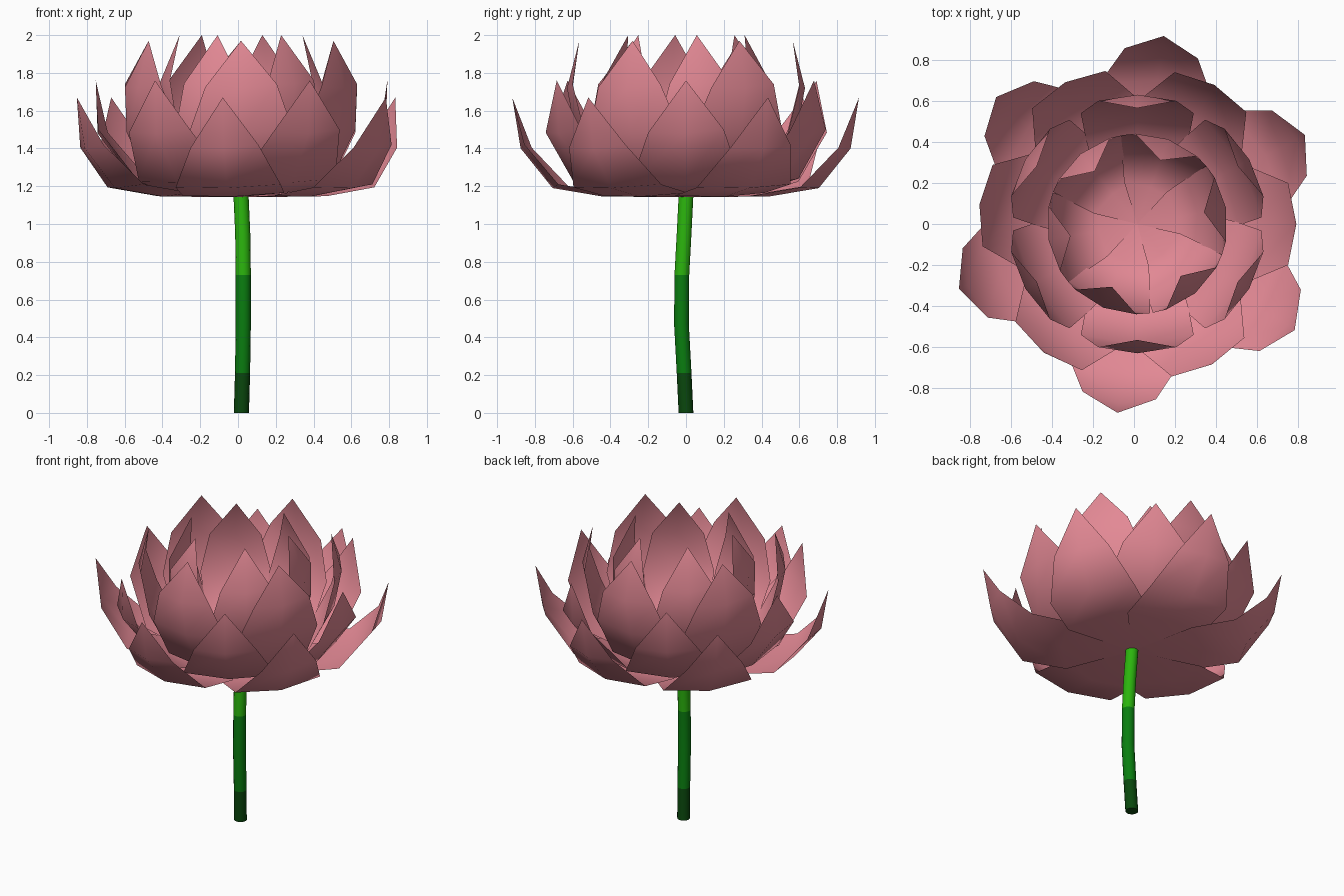
import bpy, bmesh, math
from mathutils import Vector

if "Cube" in bpy.data.objects:
    bpy.data.objects.remove(bpy.data.objects["Cube"])


def material(name, rgb):
    m = bpy.data.materials.new(name)
    m.diffuse_color = (*rgb, 1)
    m.use_nodes = True
    m.node_tree.nodes["Principled BSDF"].inputs["Base Color"].default_value = m.diffuse_color
    return m


pink = material("petal_pink", (0.77, 0.25, 0.30))
dark = material("stem_dark_green", (0.003, 0.065, 0.004))
mid = material("stem_green", (0.003, 0.21, 0.005))
light = material("stem_light_green", (0.024, 0.46, 0.004))


def finish(bm, name, mats, angle):
    me = bpy.data.meshes.new(name)
    bm.to_mesh(me)
    bm.free()
    for m in mats:
        me.materials.append(m)
    ob = bpy.data.objects.new(name, me)
    bpy.context.collection.objects.link(ob)
    bpy.ops.object.select_all(action='DESELECT')
    bpy.context.view_layer.objects.active = ob
    ob.select_set(True)
    bpy.ops.object.shade_smooth_by_angle(angle=math.radians(angle))
    return ob


def petal(name, rows, degrees):
    """Cupped petal: rows of (radius, height, half width, edge pull inwards)."""
    bm = bmesh.new()
    a = math.radians(degrees)
    out, side = Vector((math.cos(a), math.sin(a), 0)), Vector((-math.sin(a), math.cos(a), 0))
    grid = []
    for r, z, w, cup in rows:
        cols = (0,) if w == 0 else (-1, 0, 1)
        line = []
        for u in cols:
            p = out * (r - cup * u * u) + side * (w * u)
            p.x += 0.016
            p.z = z + 0.012 * u * u + 0.008 * u * (w > 0)
            line.append(bm.verts.new(p))
        grid.append(line)
    for lo, hi in zip(grid, grid[1:]):
        for i in range(2):
            if len(lo) == 1:
                bm.faces.new((lo[0], hi[i + 1], hi[i]))
            elif len(hi) == 1:
                bm.faces.new((lo[i], lo[i + 1], hi[0]))
            else:
                bm.faces.new((lo[i], lo[i + 1], hi[i + 1], hi[i]))
    finish(bm, name, [pink], 60)


# Four rings of petals, outermost first
rings = {
    "outer_petal": ((28, 82, 138, 200, 264, 326),
                    [(0, 1.143, 0, 0), (0.44, 1.145, 0.27, 0.06), (0.71, 1.19, 0.28, 0.06),
                     (0.88, 1.40, 0.18, 0.04), (0.925, 1.67, 0, 0)]),
    "lower_petal": ((0, 61, 117, 173, 234, 298),
                    [(0, 1.152, 0, 0), (0.36, 1.16, 0.25, 0.05), (0.57, 1.22, 0.29, 0.05),
                     (0.765, 1.48, 0.20, 0.03), (0.775, 1.76, 0, 0)]),
    "middle_petal": ((30, 90, 150, 210, 270, 330),
                     [(0, 1.16, 0, 0), (0.28, 1.168, 0.20, 0.04), (0.45, 1.22, 0.25, 0.04),
                      (0.585, 1.48, 0.275, 0.045), (0.63, 1.72, 0.19, 0.03), (0.565, 1.97, 0, 0)]),
    "inner_petal": ((10, 70, 129, 190, 248, 310),
                    [(0, 1.17, 0, 0), (0.19, 1.18, 0.13, 0.02), (0.31, 1.23, 0.18, 0.03),
                     (0.425, 1.50, 0.22, 0.045), (0.44, 1.74, 0.16, 0.03), (0.33, 2.0, 0, 0)]),
}
for name, (angles, rows) in rings.items():
    for i, d in enumerate(angles):
        petal(f"{name}_{i + 1}", rows, d)

# Bent stem in three shades of green, coloured by height
path = [(0.018, 0, 0), (0.024, -0.01, 0.21), (0.028, -0.024, 0.47),
        (0.028, -0.022, 0.73), (0.025, -0.01, 0.95), (0.016, 0, 1.15)]
bm = bmesh.new()
n = 14
loops = [[bm.verts.new((x + 0.04 * math.cos(2 * math.pi * k / n),
                        y + 0.04 * math.sin(2 * math.pi * k / n), z)) for k in range(n)]
         for x, y, z in path]
for lo, hi in zip(loops, loops[1:]):
    for k in range(n):
        f = bm.faces.new((lo[k], lo[(k + 1) % n], hi[(k + 1) % n], hi[k]))
        z = f.calc_center_median().z
        f.material_index = 0 if z < 0.21 else 1 if z < 0.73 else 2
bm.faces.new(loops[0][::-1])
bm.faces.new(loops[-1]).material_index = 2
finish(bm, "stem", [dark, mid, light], 40)
